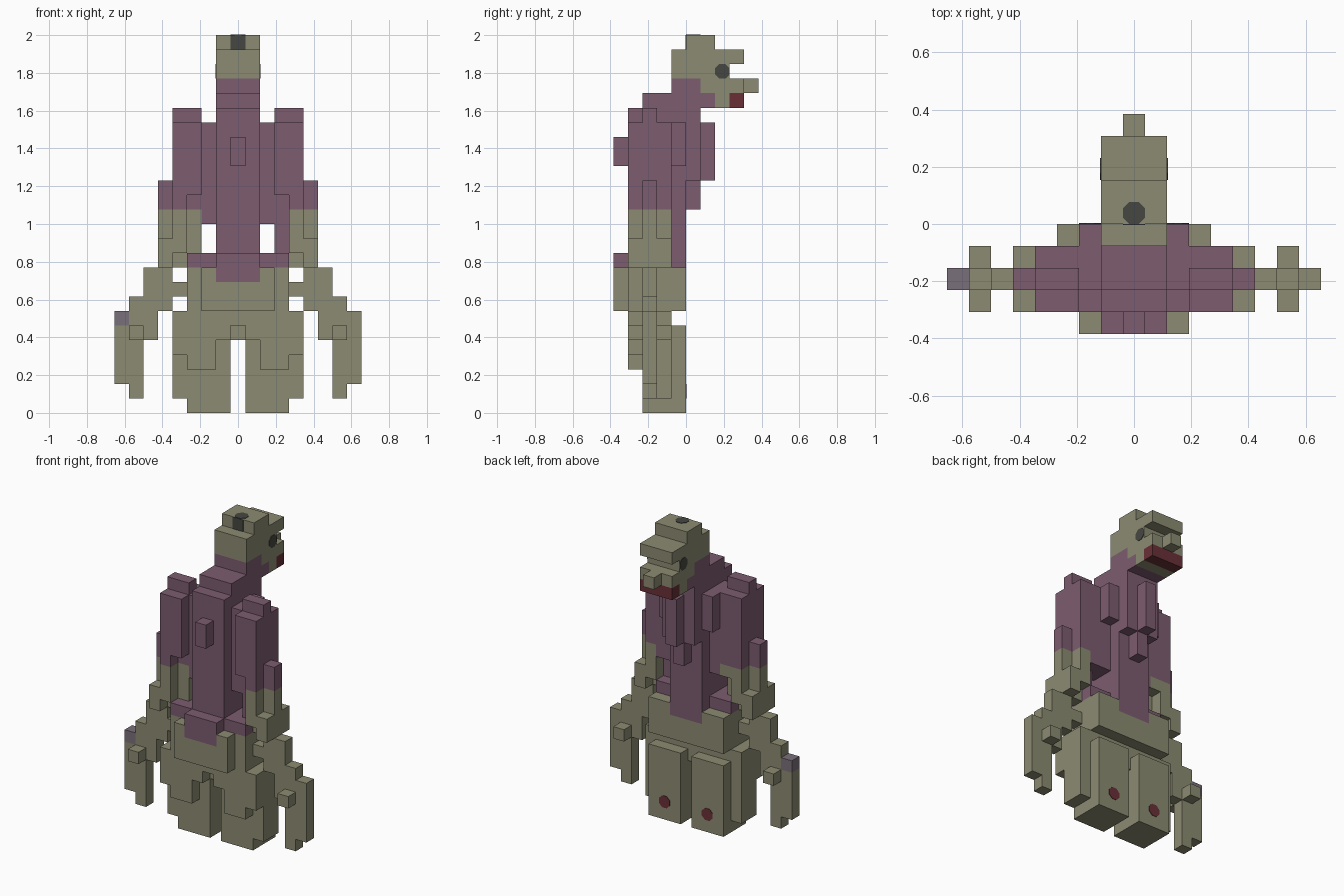
import bpy, bmesh, math
from mathutils import Vector

if "Cube" in bpy.data.objects:
    bpy.data.objects.remove(bpy.data.objects["Cube"])

U = 2 / 26  # edge length of one block


def material(name, rgb):
    m = bpy.data.materials.new(name)
    m.diffuse_color = (*rgb, 1)
    m.use_nodes = True
    m.node_tree.nodes["Principled BSDF"].inputs["Base Color"].default_value = m.diffuse_color
    return m


OLIVE, PURPLE, RED, BLACK, MAUVE = range(5)
MATS = [material("olive skin", (0.262, 0.258, 0.171)),
        material("plum cloth", (0.205, 0.107, 0.162)),
        material("dark red", (0.141, 0.030, 0.037)),
        material("charcoal", (0.062, 0.062, 0.054)),
        material("mauve grey", (0.195, 0.162, 0.195))]

cells = {}  # block position -> (part, colour)


def box(part, colour, xs, ys, zs, mirror=False):
    """Fill blocks: xs are inclusive block columns, ys and zs are bounds."""
    for x in range(xs[0], xs[1] + 1):
        for y in range(*ys):
            for z in range(*zs):
                for sx in ((x, -x) if mirror else (x,)):
                    c = colour(sx, y, z) if callable(colour) else colour
                    cells[(sx, y, z)] = (part, c)


# Wings: plum above, olive below
def wing_colour(x, y, z):
    return PURPLE if z >= 14 or (x == 3 and z >= 11) else OLIVE


def wing(xs, ys, zs):
    box("wings", wing_colour, xs, ys, zs, True)


wing((3, 4), (-3, -2), (10, 21))
wing((3, 3), (-4, -3), (15, 20))
wing((4, 4), (-4, -3), (11, 20))
wing((3, 3), (-2, -1), (13, 20))
wing((4, 4), (-2, -1), (11, 20))
wing((5, 5), (-3, -2), (7, 16))
wing((5, 5), (-4, -1), (10, 12))
box("wings", PURPLE, (2, 2), (-3, -1), (13, 20), True)
box("wings", PURPLE, (2, 2), (-1, 0), (17, 20), True)

# Wing tips hanging down like arms
for xs, zs in (((4, 4), (8, 9)), ((6, 6), (5, 10)), ((7, 7), (1, 8)), ((8, 8), (2, 7))):
    box("wing_tips", OLIVE, xs, (-3, -2), zs, True)
box("wing_tips", OLIVE, (7, 7), (-4, -1), (5, 6), True)
box("wing_tips", MAUVE, (-8, -8), (-3, -2), (6, 7))

# Torso, neck and chest
box("torso", PURPLE, (-1, 1), (-4, 0), (10, 21))
box("torso", PURPLE, (-3, 3), (-4, -1), (10, 11))
box("torso", PURPLE, (-1, 1), (-5, -4), (10, 11))
box("torso", PURPLE, (0, 0), (-5, -4), (17, 19))
box("torso", PURPLE, (-1, 1), (0, 1), (16, 21))
box("torso", PURPLE, (0, 0), (0, 1), (14, 16))
box("torso", PURPLE, (0, 0), (1, 2), (16, 20))
box("neck", PURPLE, (-1, 1), (-3, 1), (21, 22))
box("neck", PURPLE, (-1, 1), (1, 2), (21, 22))
box("neck", PURPLE, (-1, 1), (-1, 1), (22, 23))


# Hips with the plum cloth hanging over the middle
def hip_colour(x, y, z):
    return PURPLE if abs(x) <= 1 and z == 9 else OLIVE


box("hips", hip_colour, (-3, 3), (-4, 0), (7, 10))
box("hips", hip_colour, (-2, 2), (-5, -4), (7, 10))
box("hips", OLIVE, (-3, 3), (-4, -1), (6, 7))
box("hips", OLIVE, (0, 0), (-3, -1), (5, 6))

# Legs
box("legs", OLIVE, (1, 3), (-3, -1), (0, 6), True)
box("legs", OLIVE, (1, 3), (-1, 0), (0, 6), True)
box("legs", OLIVE, (2, 3), (-4, -3), (3, 6), True)
box("legs", OLIVE, (1, 1), (-4, -3), (5, 6), True)
box("legs", OLIVE, (4, 4), (-3, -1), (1, 7), True)
box("legs", OLIVE, (4, 4), (-4, -3), (4, 7), True)

# Head, brow and beak
box("head", OLIVE, (-1, 1), (1, 3), (22, 23))
box("head", OLIVE, (-1, 1), (-1, 3), (23, 24))
box("head", OLIVE, (-1, 1), (-1, 4), (24, 25))
box("head", OLIVE, (-1, 1), (0, 2), (25, 26))
box("beak", OLIVE, (-1, 1), (3, 4), (22, 23))
box("beak", OLIVE, (0, 0), (4, 5), (22, 23))
box("beak", OLIVE, (-1, 1), (2, 3), (21, 22))
box("beak", RED, (-1, 1), (3, 4), (21, 22))


# Turn each part into one shell of its exposed faces
def build(part):
    bm = bmesh.new()
    for pos, (p, colour) in cells.items():
        if p != part:
            continue
        centre = Vector((pos[0], pos[1] + 0.5, pos[2] + 0.5))
        for axis in range(3):
            for s in (-1, 1):
                n = Vector((0, 0, 0))
                n[axis] = s
                if tuple(int(a + b) for a, b in zip(pos, n)) in cells:
                    continue
                a, b = Vector((0, 0, 0)), Vector((0, 0, 0))
                a[(axis + 1) % 3], b[(axis + 2) % 3] = 0.5, 0.5
                if s < 0:
                    a, b = b, a
                m = centre + n / 2
                f = bm.faces.new([bm.verts.new((m + i * a + j * b) * U)
                                  for i, j in ((-1, -1), (1, -1), (1, 1), (-1, 1))])
                f.material_index = colour
    bmesh.ops.remove_doubles(bm, verts=bm.verts, dist=0.001)
    bmesh.ops.dissolve_limit(bm, angle_limit=0.01, verts=bm.verts, edges=bm.edges,
                             delimit={'MATERIAL'})
    finish(part, bm, MATS)


def finish(name, bm, mats):
    me = bpy.data.meshes.new(name)
    bm.to_mesh(me)
    bm.free()
    for m in mats:
        me.materials.append(m)
    bpy.context.collection.objects.link(bpy.data.objects.new(name, me))


for part in dict.fromkeys(p for p, c in cells.values()):
    build(part)


# Painted spots: thin eight-sided or square plates
def spot(name, mat, centre, normal, sides=8):
    bm = bmesh.new()
    r = 0.5 / math.cos(math.pi / sides) * U
    bmesh.ops.create_cone(bm, cap_ends=True, segments=sides, radius1=r, radius2=r, depth=0.006)
    n = Vector(normal)
    turn = n.to_track_quat('Z', 'Y').to_matrix()
    for v in bm.verts:
        x, y, z = v.co
        a = math.pi / sides
        flat = Vector((x * math.cos(a) - y * math.sin(a), x * math.sin(a) + y * math.cos(a), z))
        v.co = turn @ flat + Vector(centre) * U
    finish(name, bm, [mat])


for side, s in (("left", -1), ("right", 1)):
    spot(side + "_eye", MATS[BLACK], (1.5 * s, 2.5, 23.5), (s, 0, 0))
    spot(side + "_foot_mark", MATS[RED], (2 * s, 0, 1.5), (0, 1, 0))
spot("crown_mark", MATS[BLACK], (0, 0.5, 26), (0, 0, 1))
spot("nape_mark", MATS[BLACK], (0, 0, 25.5), (0, -1, 0), 4)
